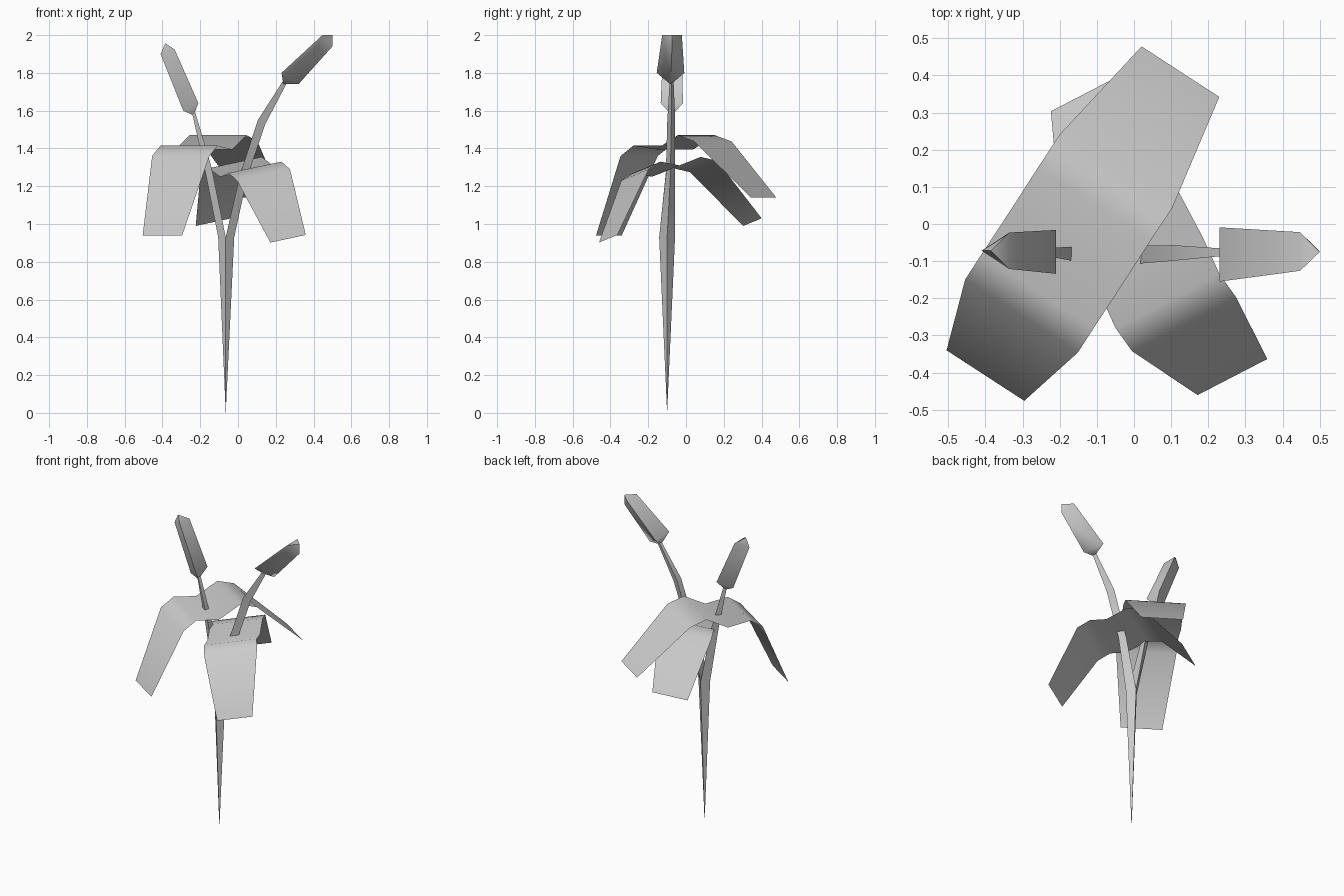
import bpy, bmesh, math
from mathutils import Vector

if "Cube" in bpy.data.objects:
    bpy.data.objects.remove(bpy.data.objects["Cube"])


def finish(name, bm, angle, closed=True):
    if closed:
        bmesh.ops.recalc_face_normals(bm, faces=bm.faces)
    me = bpy.data.meshes.new(name)
    bm.to_mesh(me)
    bm.free()
    ob = bpy.data.objects.new(name, me)
    bpy.context.collection.objects.link(ob)
    bpy.ops.object.select_all(action='DESELECT')
    ob.select_set(True)
    bpy.context.view_layer.objects.active = ob
    bpy.ops.object.shade_smooth_by_angle(angle=math.radians(angle))
    return ob


def spindle(name, start, rings, end):
    """Three-sided tube with pointed ends.
    Ring = outer x, outer z, inner x, inner z, centre y, half width."""
    bm = bmesh.new()
    loops = [[bm.verts.new(p) for p in ((ox, y, oz), (ix, y - h, iz), (ix, y + h, iz))]
             for ox, oz, ix, iz, y, h in rings]
    a, b = bm.verts.new(start), bm.verts.new(end)
    for i in range(3):
        j = (i + 1) % 3
        bm.faces.new((a, loops[0][j], loops[0][i]))
        bm.faces.new((b, loops[-1][i], loops[-1][j]))
        for p, q in zip(loops, loops[1:]):
            bm.faces.new((p[i], p[j], q[j], q[i]))
    return finish(name, bm, 80)


def leaf(name, side, tip_scale, centres):
    """Folded strip: every centre point carries a row of two vertices."""
    bm = bmesh.new()
    side = Vector(side) / 2
    rows = []
    for k, c in enumerate(centres):
        w = side * (tip_scale if k in (0, len(centres) - 1) else 1)
        rows.append([bm.verts.new(Vector(c) - w), bm.verts.new(Vector(c) + w)])
    for p, q in zip(rows, rows[1:]):
        bm.faces.new((p[0], p[1], q[1], q[0]))
    return finish(name, bm, 60, closed=False)


# Forked stem: two branches sharing the lower stalk
base = (-0.065, -0.10, 0)
spindle("left_stem", base,
        [(-0.105, 0.93, -0.065, 0.93, -0.10, 0.042),
         (-0.178, 1.30, -0.140, 1.30, -0.083, 0.021),
         (-0.246, 1.60, -0.232, 1.61, -0.075, 0.012)], (-0.245, 1.62, -0.075)[0:1] + (-0.075, 1.62))
spindle("right_stem", base,
        [(-0.020, 0.93, -0.065, 0.93, -0.10, 0.042),
         (0.050, 1.25, 0.010, 1.26, -0.083, 0.024),
         (0.145, 1.53, 0.105, 1.55, -0.078, 0.021),
         (0.258, 1.745, 0.240, 1.76, -0.076, 0.010)], (0.26, -0.076, 1.77))

# Flower buds
spindle("left_bud", (-0.235, -0.075, 1.575),
        [(-0.290, 1.60, -0.210, 1.64, -0.075, 0.059),
         (-0.410, 1.90, -0.336, 1.925, -0.072, 0.049)], (-0.385, -0.072, 1.957))
spindle("right_bud", (0.24, -0.08, 1.74),
        [(0.320, 1.74, 0.230, 1.80, -0.082, 0.073),
         (0.500, 1.94, 0.447, 2.00, -0.074, 0.052)], (0.50, -0.075, 2.0))

# Drooping leaves
leaf("upper_leaf", (0.303, -0.197, 0), 0.69,
     [(-0.400, -0.408, 0.94), (-0.303, -0.248, 1.36), (-0.259, -0.180, 1.415),
      (-0.180, -0.060, 1.395), (-0.106, 0.055, 1.47), (-0.048, 0.143, 1.437),
      (0.125, 0.410, 1.14)])
leaf("lower_leaf", (0.28, 0.145, 0.06), 0.67,
     [(0.265, -0.412, 0.922), (0.135, -0.270, 1.26), (0.090, -0.207, 1.30),
      (0.045, -0.108, 1.28), (-0.015, 0.005, 1.325), (-0.058, 0.092, 1.305),
      (-0.130, 0.352, 1.01)])
